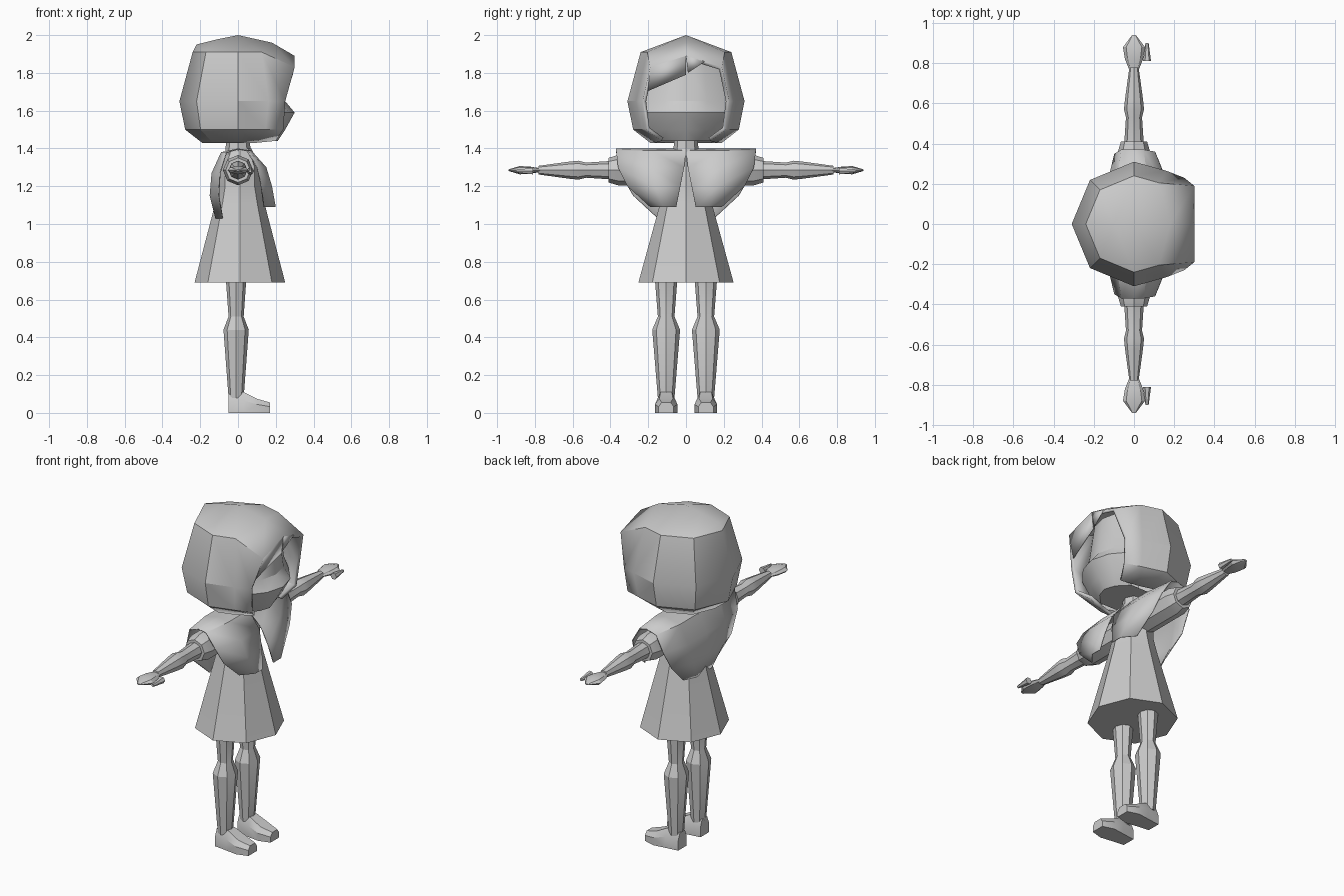
import bpy, bmesh
from math import sin, cos, tau, radians

default_cube = bpy.data.objects.get("Cube")
if default_cube:
    bpy.data.objects.remove(default_cube, do_unlink=True)

# One plain colour for the whole figure
GREY = (0.6, 0.6, 0.6, 1)
clay = bpy.data.materials.new("plain_grey")
clay.use_nodes = True
clay.diffuse_color = GREY
clay.node_tree.nodes["Principled BSDF"].inputs["Base Color"].default_value = GREY


def finish(name, bm, mirror=True, thickness=None):
    """Turn a bmesh into a shaded object, optionally mirrored across y and thickened."""
    bmesh.ops.recalc_face_normals(bm, faces=bm.faces)
    mesh = bpy.data.meshes.new(name)
    bm.to_mesh(mesh)
    bm.free()
    mesh.materials.append(clay)
    part = bpy.data.objects.new(name, mesh)
    bpy.context.collection.objects.link(part)
    bpy.ops.object.select_all(action="DESELECT")
    part.select_set(True)
    bpy.context.view_layer.objects.active = part
    bpy.ops.object.shade_smooth_by_angle(angle=radians(25))
    if mirror:
        modifier = part.modifiers.new("mirror", "MIRROR")
        modifier.use_axis = (False, True, False)
    if thickness:
        modifier = part.modifiers.new("thickness", "SOLIDIFY")
        modifier.thickness = thickness


def skin(name, rows, closed=False, **options):
    """Join rows of points with quads; closed rows become a capped solid."""
    bm = bmesh.new()
    grid = [[bm.verts.new(point) for point in row] for row in rows]
    count = len(grid[0])
    for lower, upper in zip(grid, grid[1:]):
        for i in range(count if closed else count - 1):
            j = (i + 1) % count
            bm.faces.new((lower[i], lower[j], upper[j], upper[i]))
    if closed:
        bm.faces.new(grid[0])
        bm.faces.new(grid[-1])
    finish(name, bm, **options)


def tube(name, axis, centre, rings, flatten=1, sides=8, mirror=True):
    """Round solid through (position, radius) rings along the y or z axis."""
    rows = []
    for position, radius in rings:
        row = []
        for k in range(sides):
            angle = tau * k / sides
            u = centre[0] + radius * cos(angle)
            v = centre[1] + radius * flatten * sin(angle)
            row.append((u, v, position) if axis == "z" else (u, position, v))
        rows.append(row)
    skin(name, rows, closed=True, mirror=mirror)


# Hair: crown line along the middle, then half rings ending at the open front edge
parting = (0.3, 0, 1.89)
temple = (0.3, 0.19, 1.83)
front_edge = [temple, (0.25, 0.23, 1.65), (0.24, 0.21, 1.5), (0.2, 0.13, 1.44)]
hair_rows = [[(-0.22, 0, 1.95), (-0.1, 0, 1.98), (0, 0, 2), (0.18, 0, 1.96), parting]]
hair_rings = [(1.91, 0.24), (1.65, 0.31), (1.5, 0.28), (1.43, 0.19)]
for (height, radius), edge in zip(hair_rings, front_edge):
    angles = [tau * step / 8 for step in (4, 3, 2, 1.3)]
    ring = [(radius * cos(a), radius * sin(a), height) for a in angles]
    hair_rows.append(ring + [edge])
skin("hair", hair_rows, thickness=0.02)

# Fringe swept to one side, with a small lock beside the parting
swept = [parting, (temple[0], -temple[1], temple[2]), (0.26, -0.21, 1.7), (0.29, 0, 1.79)]
lock = [parting, (0.29, 0.01, 1.8), (0.3, 0.1, 1.86)]
for name, outline in (("swept_fringe", swept), ("fringe_lock", lock)):
    bm = bmesh.new()
    bm.faces.new([bm.verts.new(point) for point in outline])
    finish(name, bm, mirror=False, thickness=0.005)

# Face: each row is height, forward reach and half width, from brow to chin
face_rows = []
for height, reach, width in [(1.88, 0.22, 0.19), (1.65, 0.25, 0.22), (1.59, 0.3, 0.22),
                             (1.5, 0.25, 0.19), (1.44, 0.21, 0.13)]:
    face_rows.append([(reach, 0, height), (reach * 0.9, width / 2, height),
                      (reach * 0.6, width, height)])
# Underside of the head, from the chin back to the nape
face_rows.append([(x - 0.3, y, z) for x, y, z in face_rows[-1]])
skin("face", face_rows)

# Neck and flared dress
tube("neck", "z", (0, 0), [(1.35, 0.07), (1.47, 0.06)], mirror=False)
tube("dress", "z", (0.01, 0),
     [(0.69, 0.24), (1.11, 0.13), (1.2, 0.11), (1.3, 0.11), (1.4, 0.06)],
     flatten=1.05, mirror=False)

# Cape: rows of depth, height and half width, over the shoulder from front to back
cape_rows = []
for depth, height, width in [(0.2, 1.09, 0.19), (0.18, 1.2, 0.31), (0.15, 1.3, 0.36),
                             (0.07, 1.39, 0.37), (0, 1.4, 0.37), (-0.09, 1.38, 0.37),
                             (-0.14, 1.27, 0.35), (-0.15, 1.15, 0.28), (-0.12, 1.03, 0.15)]:
    # The front opens in a wedge below the collar
    slit = max(0, 1.35 - height) / 5 if depth > 0 else 0
    cape_rows.append([(depth, slit, height), (depth, (slit + width) / 2, height),
                      (depth * 0.7, width, height)])
skin("cape", cape_rows, thickness=0.006)

# Sleeves, arms, hands and thumbs, reaching out along y
ARM = (0, 1.285)
tube("sleeve", "y", ARM, [(0.1, 0.08), (0.36, 0.08), (0.41, 0.065)])
tube("arm", "y", ARM, [(0.38, 0.05), (0.53, 0.04), (0.57, 0.05), (0.62, 0.045), (0.78, 0.023)])
tube("hand", "y", ARM, [(0.77, 0.025), (0.82, 0.045), (0.88, 0.055), (0.94, 0.01)], flatten=0.4)
tube("thumb", "y", (0.065, 1.28), [(0.81, 0.02), (0.9, 0.008)], sides=6)

# Legs narrow at the knee above a flared boot shaft
tube("leg", "z", (-0.01, 0.105), [(0.08, 0.04), (0.44, 0.067), (0.51, 0.04), (0.72, 0.055)], flatten=1.1)

# Feet: bevelled sections of length, half width and height, heel to toe
bevel = [(1, 0), (1, 0.6), (0.6, 1)]
section = bevel + [(-side, up) for side, up in reversed(bevel)]
foot_rows = []
for length, width, height in [(-0.05, 0.04, 0.1), (0.03, 0.05, 0.11),
                              (0.1, 0.06, 0.075), (0.17, 0.04, 0.055)]:
    foot_rows.append([(length, 0.105 + width * side, height * up) for side, up in section])
skin("foot", foot_rows, closed=True)
